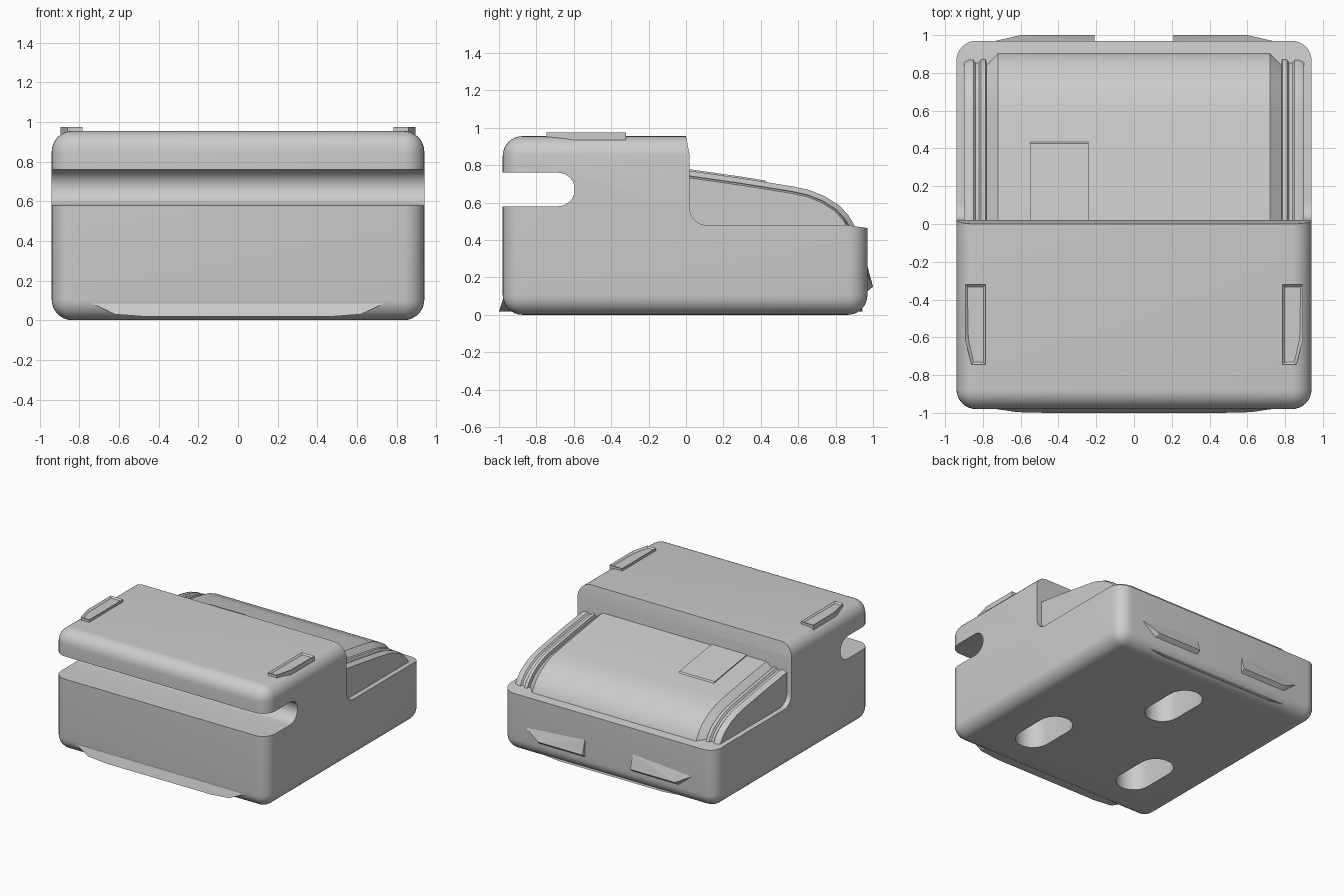
import bpy, bmesh
from math import radians, sin, cos, pi, hypot

if "Cube" in bpy.data.objects:
    bpy.data.objects.remove(bpy.data.objects["Cube"], do_unlink=True)

grey = bpy.data.materials.new("plain grey")
grey.use_nodes = True
GREY = (0.6, 0.6, 0.6, 1)
grey.diffuse_color = GREY
grey.node_tree.nodes["Principled BSDF"].inputs["Base Color"].default_value = GREY


def finish(name, bm):
    bmesh.ops.recalc_face_normals(bm, faces=bm.faces)
    mesh = bpy.data.meshes.new(name)
    bm.to_mesh(mesh)
    bm.free()
    mesh.materials.append(grey)
    ob = bpy.data.objects.new(name, mesh)
    bpy.context.scene.collection.objects.link(ob)
    return ob


def smooth(ob):
    bpy.ops.object.select_all(action='DESELECT')
    ob.select_set(True)
    bpy.context.view_layer.objects.active = ob
    for m in list(ob.modifiers):
        bpy.ops.object.modifier_apply(modifier=m.name)
    bpy.ops.object.shade_smooth_by_angle(angle=radians(30))


def loft(name, sections):
    """Skin closed rings of equal length and cap both ends."""
    bm = bmesh.new()
    rings = [[bm.verts.new(p) for p in s] for s in sections]
    n = len(rings[0])
    for a, b in zip(rings, rings[1:]):
        for i in range(n):
            j = (i + 1) % n
            bm.faces.new((a[i], a[j], b[j], b[i]))
    bm.faces.new(rings[0])
    bm.faces.new(rings[-1])
    return finish(name, bm)


def across(name, profile, x0, x1):
    return loft(name, [[(x, y, z) for y, z in profile] for x in (x0, x1)])


def hull(name, points):
    bm = bmesh.new()
    bmesh.ops.convex_hull(bm, input=[bm.verts.new(p) for p in points])
    return finish(name, bm)


def arc(cy, cz, r, a0, a1, n=8):
    angles = [radians(a0 + (a1 - a0) * i / n) for i in range(n + 1)]
    return [(cy + r * cos(a), cz + r * sin(a)) for a in angles]


# Main body: rounded block
bm = bmesh.new()
bmesh.ops.create_cube(bm, size=1)
for v in bm.verts:
    v.co = (v.co.x * 1.88, v.co.y * 1.95 - 0.005, (v.co.z + 0.5) * 0.955)
body = finish("body", bm)
bevel = body.modifiers.new("round", 'BEVEL')
bevel.width, bevel.segments = 0.105, 8

# Cutters: rear step, front slot and three oval pockets underneath
step = [(-0.01, 1.1), (0.0, 0.955), (0.02, 0.85)] + arc(0.11, 0.57, 0.09, 180, 270) \
    + [(0.86, 0.48), (1.1, 0.445), (1.1, 1.1)]
slot = [(-1.1, 0.58)] + arc(-0.685, 0.67, 0.09, -90, 90, 14) + [(-1.1, 0.76)]
cutters = [across("step_cutter", step, -1.1, 1.1),
           across("slot_cutter", slot, -1.1, 1.1)]
for px, py in ((0.48, -0.45), (-0.48, -0.45), (0, 0.45)):
    oval = [(px + x, py + y) for x, y in
            arc(0, 0.125, 0.13, 0, 180, 12) + arc(0, -0.125, 0.13, 180, 360, 12)]
    cutters.append(loft("pocket_cutter", [[(x, y, z) for x, y in oval] for z in (-0.1, 0.3)]))
for c in cutters:
    cut = body.modifiers.new("cut", 'BOOLEAN')
    cut.object, cut.solver = c, 'EXACT'
smooth(body)
for c in cutters:
    bpy.data.objects.remove(c, do_unlink=True)

# Rear cover: one curved profile, pulled in by a varying amount across x
CURVE = [(0.0, 0.773), (0.3, 0.73), (0.58, 0.685), (0.66, 0.667), (0.74, 0.635),
         (0.82, 0.585), (0.87, 0.53), (0.905, 0.47), (0.915, 0.42)]


def inset_curve(d):
    out = []
    for i, (y, z) in enumerate(CURVE):
        (ya, za), (yb, zb) = CURVE[max(i - 1, 0)], CURVE[min(i + 1, len(CURVE) - 1)]
        l = hypot(yb - ya, zb - za)
        out.append((y + d * (zb - za) / l, z - d * (yb - ya) / l))
    return out


stations = [(0.72, 0), (0.78, 0.05), (0.785, 0.025), (0.81, 0.025), (0.82, 0.04),
            (0.84, 0.04), (0.85, 0.028), (0.875, 0.028), (0.9, 0.038)]
stations = [(-x, d) for x, d in reversed(stations)] + stations
cover = loft("rear_cover", [[(x, y, z) for y, z in inset_curve(d) + [(0.8, 0.4), (0.0, 0.4)]]
                            for x, d in stations])
smooth(cover)

# Thin plate on the cover
top = [(0.0, 0.781), (0.3, 0.738), (0.425, 0.718), (0.435, 0.708)]
across("cover_plate", top + [(0.3, 0.725), (0.0, 0.765)], -0.55, -0.24)

for side, s in (("left", 1), ("right", -1)):
    # Top clip with a shallow recess
    outline = [(0.785, -0.32), (0.895, -0.32), (0.895, -0.61), (0.86, -0.745), (0.785, -0.745)]
    bm = bmesh.new()
    low = [bm.verts.new((s * x, y, 0.92)) for x, y in outline]
    high = [bm.verts.new((s * x, y, 0.975)) for x, y in outline]
    for i in range(5):
        j = (i + 1) % 5
        bm.faces.new((low[i], low[j], high[j], high[i]))
    bm.faces.new(low)
    lid = bm.faces.new(high)
    bmesh.ops.recalc_face_normals(bm, faces=bm.faces)
    bmesh.ops.inset_region(bm, faces=[lid], thickness=0.018)
    for v in lid.verts:
        v.co.z -= 0.012
    finish(side + "_top_clip", bm)

    # Wedge clip on the back wall
    hull(side + "_back_clip", [(s * x, y, z) for x, y, z in (
        (0.21, 0.95, 0.26), (0.73, 0.95, 0.26), (0.73, 0.97, 0.22), (0.21, 0.97, 0.26),
        (0.62, 0.95, 0.11), (0.21, 0.95, 0.11), (0.21, 1.0, 0.15), (0.6, 1.0, 0.15))])

# Bottom lips at the front and back
for name, d, reach in (("front_lip", -1, 1.0), ("back_lip", 1, 0.945)):
    hull(name, [(s * x, d * y, z) for s in (1, -1) for x, y, z in (
        (0.76, reach - 0.025, 0.095), (0.62, reach - 0.004, 0.03), (0.46, reach, 0.018),
        (0.46, 0.85, 0.018), (0.62, 0.85, 0.03), (0.76, 0.85, 0.095))])
